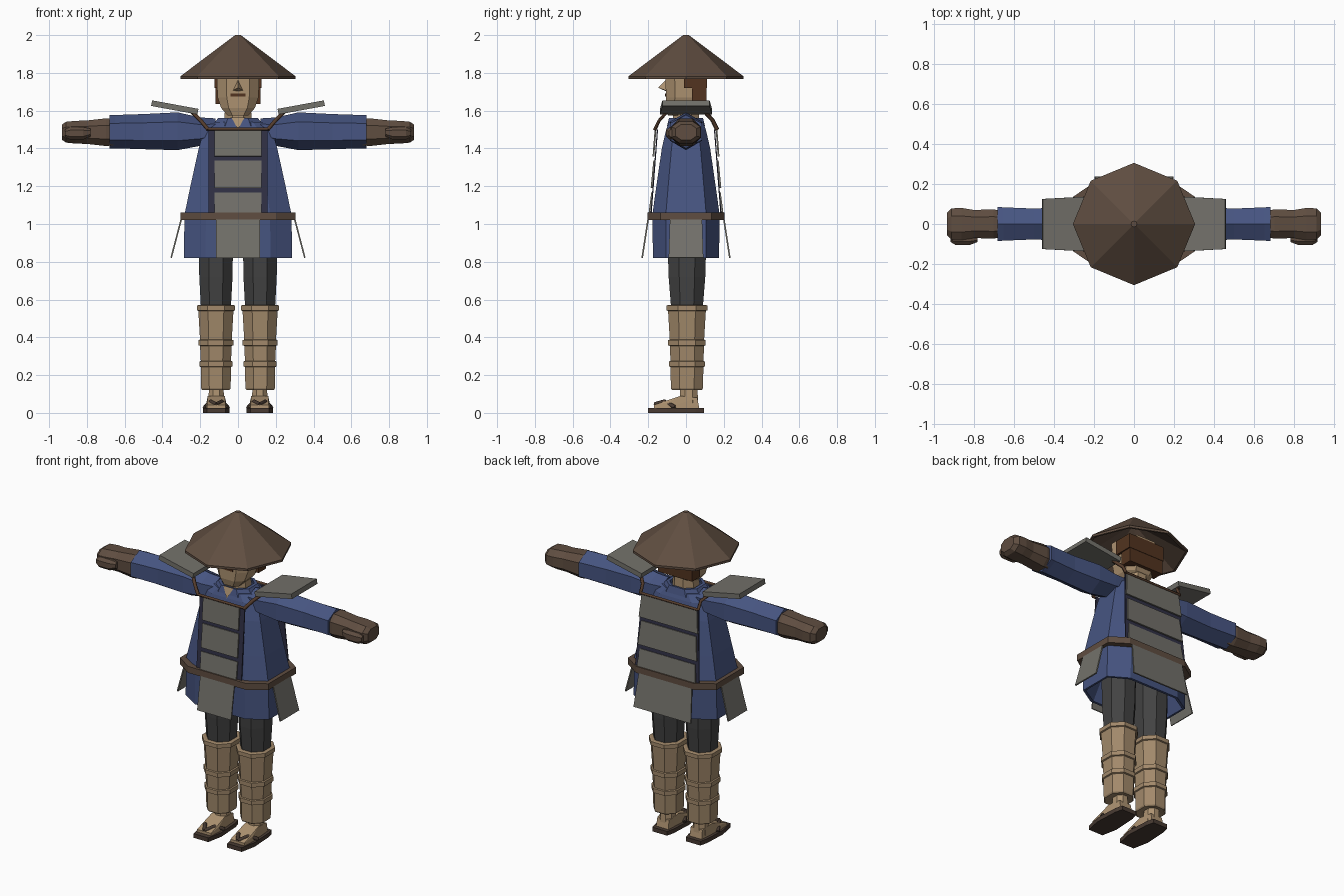
import bpy, bmesh, math
from mathutils import Matrix, Vector

cube = bpy.data.objects.get("Cube")
if cube:
    bpy.data.objects.remove(cube)


def material(name, r, g, b):
    m = bpy.data.materials.new(name)
    m.use_nodes = True
    m.diffuse_color = (r, g, b, 1)
    m.node_tree.nodes["Principled BSDF"].inputs["Base Color"].default_value = (r, g, b, 1)
    return m


BLUE = material("robe blue", .062, .09, .22)
BROWN = material("straw brown", .115, .075, .052)
GREY = material("armour grey", .17, .165, .145)
SKIN = material("skin", .42, .29, .165)
TAN = material("wrapping tan", .36, .25, .145)
HAIR = material("hair brown", .085, .034, .014)
CLOTH = material("trouser grey", .055, .055, .055)
NAVY = material("backing navy", .03, .03, .06)
SOLE = material("sole brown", .065, .043, .032)
CORD = material("cord brown", .09, .045, .025)


def finish(name, bm, mat):
    bmesh.ops.recalc_face_normals(bm, faces=bm.faces)
    mesh = bpy.data.meshes.new(name)
    bm.to_mesh(mesh)
    bm.free()
    mesh.materials.append(mat)
    ob = bpy.data.objects.new(name, mesh)
    bpy.context.collection.objects.link(ob)
    return ob


# Cross-sections: chamfered octagon, pointed hexagon, regular octagon
def octagon(c):
    q = [(1, c), (c, 1), (-c, 1), (-1, c)]
    return q + [(-a, -b) for a, b in q]


HEX = [(1, .5), (0, 1), (-1, .5), (-1, -.5), (0, -1), (1, -.5)]
ROUND = [(math.cos(i * math.pi / 4), math.sin(i * math.pi / 4)) for i in range(8)]


def loft(name, mat, section, rings, axis="z", centre=(0, 0), cap=True):
    """Rings are (position, radius a, radius b, optional offset b)."""
    bm = bmesh.new()
    loops = []
    for pos, ra, rb, *off in rings:
        loop = []
        for a, b in section:
            u = centre[0] + a * ra
            v = centre[1] + b * rb + (off[0] if off else 0)
            loop.append(bm.verts.new((u, v, pos) if axis == "z" else (pos, u, v)))
        loops.append(loop)
    n = len(section)
    for lo, hi in zip(loops, loops[1:]):
        for i in range(n):
            bm.faces.new((lo[i], lo[(i + 1) % n], hi[(i + 1) % n], hi[i]))
    if cap:
        bm.faces.new(loops[0])
        bm.faces.new(loops[-1])
    return finish(name, bm, mat)


def panel(name, mat, top, bottom, thick, turn=0):
    """Thin slab between two (distance, height, half width) edges, facing -y."""
    bm = bmesh.new()
    n = Vector((0, -(top[1] - bottom[1]), -(top[0] - bottom[0]))).normalized() * thick
    for shift in (Vector(), n):
        for r, z, w in (top, bottom):
            for s in (-1, 1):
                bm.verts.new(Vector((s * w, -r, z)) + shift)
    bmesh.ops.convex_hull(bm, input=bm.verts)
    bmesh.ops.dissolve_limit(bm, angle_limit=.01, verts=bm.verts, edges=bm.edges)
    bm.transform(Matrix.Rotation(math.radians(turn), 4, "Z"))
    return finish(name, bm, mat)


def box(name, mat, centre, size):
    bm = bmesh.new()
    bmesh.ops.create_cube(bm, size=1)
    bm.transform(Matrix.Translation(centre) @ Matrix.Diagonal((*size, 1)))
    return finish(name, bm, mat)


def prism(name, mat, outline, z0, z1):
    bm = bmesh.new()
    face = bm.faces.new([bm.verts.new((x, y, z0)) for x, y in outline])
    out = bmesh.ops.extrude_face_region(bm, geom=[face])["geom"]
    bmesh.ops.translate(bm, vec=(0, 0, z1 - z0),
                        verts=[v for v in out if isinstance(v, bmesh.types.BMVert)])
    return finish(name, bm, mat)


def cord(name, mat, points, radius):
    curve = bpy.data.curves.new(name, "CURVE")
    curve.dimensions = "3D"
    curve.bevel_depth = radius
    curve.bevel_resolution = 0
    curve.use_fill_caps = True
    line = curve.splines.new("POLY")
    line.points.add(len(points) - 1)
    for p, co in zip(line.points, points):
        p.co = (*co, 1)
    curve.materials.append(mat)
    bpy.context.collection.objects.link(bpy.data.objects.new(name, curve))


# Hat with a hollow underside
loft("hat", BROWN, ROUND, [(2, .015, .015), (1.782, .305, .305), (1.768, .305, .305),
                           (1.768, .292, .292), (1.95, .02, .02)])

# Head and face
loft("neck", SKIN, octagon(.42), [(1.48, .075, .07), (1.64, .068, .07)])
loft("head", SKIN, octagon(.55), [(1.575, .055, .05, -.045), (1.615, .09, .09, -.015),
                                  (1.67, .108, .106), (1.82, .115, .11)])
box("upper_hair", HAIR, (0, .05, 1.765), (.25, .12, .09))
box("lower_hair", HAIR, (0, .07, 1.68), (.236, .075, .09))
box("mouth", HAIR, (0, -.107, 1.683), (.08, .008, .014))
bm = bmesh.new()
for co in ((-.03, -.1, 1.705), (.03, -.1, 1.705), (0, -.1, 1.77), (0, -.148, 1.722), (0, -.1, 1.7)):
    bm.verts.new(co)
bmesh.ops.convex_hull(bm, input=bm.verts)
finish("nose", bm, SKIN)

# Robe, collar and belt
loft("robe", BLUE, octagon(.6), [(1, .2, .12), (.82, .275, .16), (.82, .287, .175),
                                 (1.05, .283, .178), (1.2, .252, .157), (1.4, .208, .128),
                                 (1.5, .18, .105), (1.54, .13, .09)])
loft("collar", BLUE, octagon(.5), [(1.52, .135, .1), (1.562, .105, .09),
                                   (1.562, .085, .078), (1.52, .085, .078)], cap=False)
bm = bmesh.new()
bm.faces.new([bm.verts.new(c) for c in ((-.035, -.094, 1.565), (.035, -.094, 1.565), (0, -.112, 1.5))])
finish("open_neckline", bm, SKIN)
loft("belt", BROWN, octagon(.66), [(1.02, .28, .17), (1.02, .305, .205), (1.06, .305, .205),
                                   (1.06, .28, .17)], cap=False)

# Chest and back armour: three plates over a dark backing, one hanging flap
for side, turn, w, flare in (("front", 0, .125, 0), ("back", 180, .165, .025)):
    panel(side + "_backing", NAVY, (.148, 1.5, w + .03), (.182, 1.05, w + .03 + flare), .006, turn)
    for i, (z0, z1, r0, r1) in enumerate(((1.5, 1.358, .157, .168), (1.335, 1.19, .164, .178),
                                          (1.165, 1.05, .175, .19))):
        extra = .025 if side == "back" else 0
        panel(f"{side}_plate_{i + 1}", GREY, (r0, z0, w + extra),
              (r1, z1, w + extra + flare * .5), .009, turn)
    panel(side + "_flap", GREY, (.195, 1.035, w - .008 + flare),
          (.228, .82, w - .008 + flare * 1.6), .008, turn)
    y = -.165 if turn == 0 else .165
    e = w + .033
    cord(side + "_plate_trim", CORD, [(-e, y, 1.503), (e, y, 1.503)], .009)
    for s, hand in ((1, "left"), (-1, "right")):
        cord(f"{hand}_{side}_strap", CORD, [(s * e, y, 1.5), (s * .2, y * .85, 1.55),
                                            (s * .245, y * .6, 1.595)], .011)

# Mirrored limbs and side armour
for s, hand in ((1, "left"), (-1, "right")):
    turn = 90 * s
    panel(hand + "_hip_flap", GREY, (.295, 1.03, .085), (.35, .82, .092), .008, turn)
    panel(hand + "_shoulder_plate", GREY, (.46, 1.625, .125), (.215, 1.58, .138), -.03, turn)

    # Arm, glove and thumb
    loft(hand + "_sleeve", BLUE, HEX,
         [(s * .12, .075, .06, .01), (s * .2, .08, .075), (s * .32, .085, .1, .002),
          (s * .5, .077, .093), (s * .65, .083, .088), (s * .68, .085, .088)],
         "x", (0, 1.489))
    loft(hand + "_glove", BROWN, octagon(.5),
         [(s * .66, .065, .07), (s * .7, .073, .073), (s * .8, .07, .062),
          (s * .86, .08, .06), (s * .91, .078, .055), (s * .933, .055, .04)], "x", (0, 1.486))
    loft(hand + "_thumb", BROWN, octagon(.5),
         [(s * .78, .02, .02, .005), (s * .82, .035, .033), (s * .89, .035, .033),
          (s * .915, .02, .02)], "x", (-.07, 1.48))

    # Trousers and wrapped shin guard
    at = (s * .117, .005)
    loft(hand + "_trouser", CLOTH, octagon(.42),
         [(.5, .075, .08), (.57, .08, .085), (.72, .088, .097), (1, .092, .105)], centre=at)
    shin = [(.125, .05, .055), (.122, .073, .08), (.13, .078, .085)]
    for low, high, r in ((.243, .272, .08), (.355, .385, .084), (.54, .568, .093)):
        shin += [(low, r, r + .007), (low + .003, r + .008, r + .015),
                 (high, r + .008, r + .015), (high + .003, r, r + .007)]
    loft(hand + "_shin_guard", TAN, octagon(.45), shin, centre=at)

    # Foot and sandal
    x = s * .115
    loft(hand + "_ankle", SKIN, octagon(.42), [(.04, .045, .05), (.14, .037, .045)], centre=(x, .015))
    bm = bmesh.new()
    for px in (-1, 1):
        for w, y, z in ((.05, -.17, .025), (.048, -.17, .042), (.052, -.1, .055), (.045, -.03, .09),
                        (.04, .06, .08), (.042, .07, .025), (.055, -.1, .025)):
            bm.verts.new((x + px * w, y, z))
    bmesh.ops.convex_hull(bm, input=bm.verts)
    finish(hand + "_foot", bm, SKIN)
    sole = [(.05, .095), (.062, .05), (.07, -.1), (.05, -.2)]
    sole += [(-a, b) for a, b in reversed(sole)]
    prism(hand + "_sandal_sole", SOLE, [(x + a, b) for a, b in sole], 0, .026)
    for k in (-1, 1):
        cord(f"{hand}_sandal_strap_{'outer' if k == s else 'inner'}", SOLE,
             [(x, -.165, .045), (x + k * .03, -.115, .06), (x + k * .062, -.06, .03)], .012)
